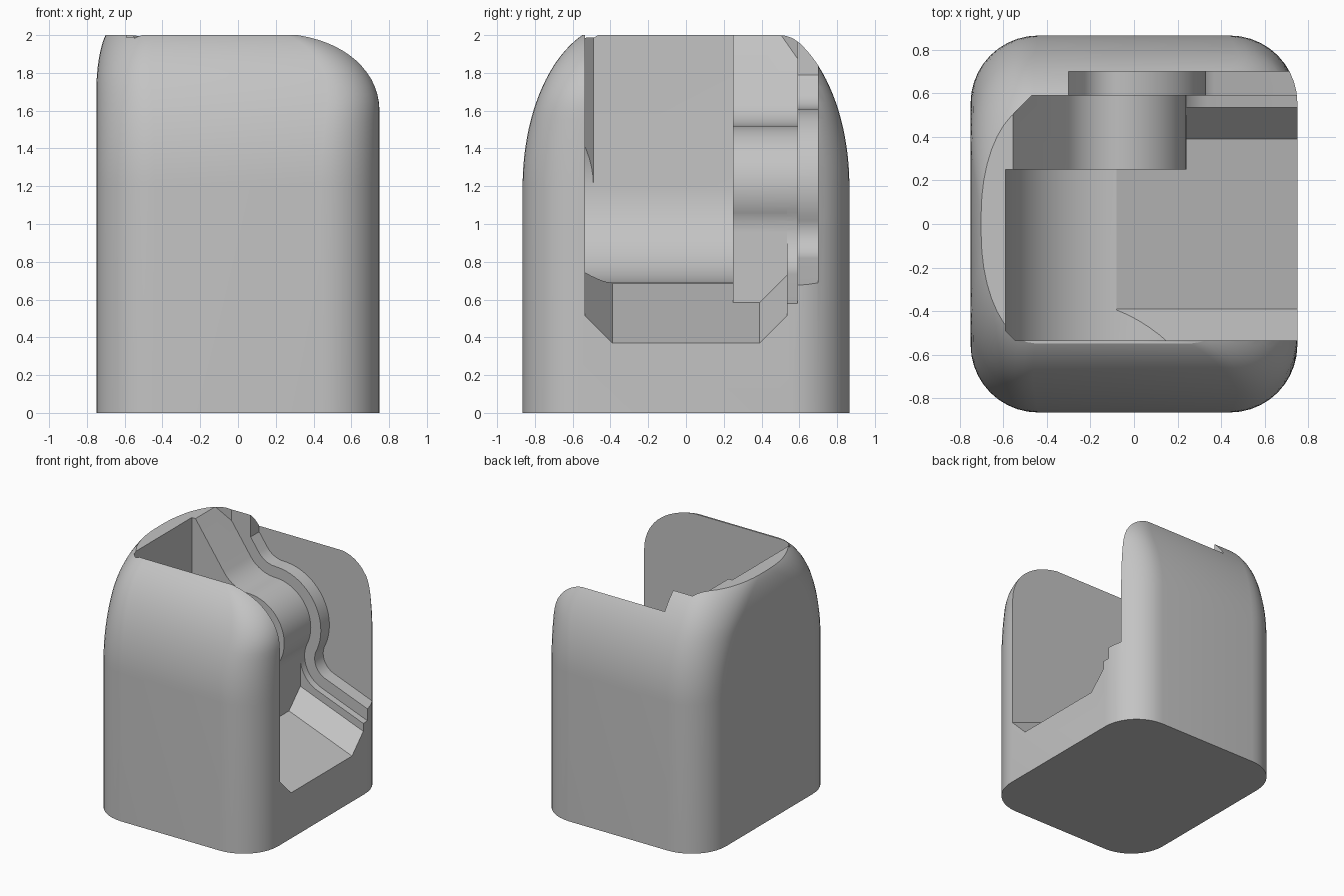
import bpy, bmesh
from math import sin, cos, pi, radians, sqrt

cube = bpy.data.objects.get("Cube")
if cube:
    bpy.data.objects.remove(cube, do_unlink=True)

grey = bpy.data.materials.new("plain grey")
grey.use_nodes = True
colour = (0.55, 0.55, 0.55, 1)
grey.diffuse_color = colour
grey.node_tree.nodes["Principled BSDF"].inputs["Base Color"].default_value = colour


def loft(name, rings):
    """Closed solid through rings that have equal point counts."""
    bm = bmesh.new()
    loops = [[bm.verts.new(p) for p in ring] for ring in rings]
    n = len(loops[0])
    for a, b in zip(loops, loops[1:]):
        for i in range(n):
            j = (i + 1) % n
            bm.faces.new((a[i], a[j], b[j], b[i]))
    bm.faces.new(loops[0])
    bm.faces.new(loops[-1])
    bmesh.ops.recalc_face_normals(bm, faces=bm.faces)
    mesh = bpy.data.meshes.new(name)
    bm.to_mesh(mesh)
    bm.free()
    mesh.materials.append(grey)
    obj = bpy.data.objects.new(name, mesh)
    bpy.context.collection.objects.link(obj)
    return obj


def slab(name, profile, y0, y1):
    """Side profile (x, z) extruded along y."""
    return loft(name, [[(x, y, z) for x, z in profile] for y in (y0, y1)])


def combine(target, tool, operation):
    bpy.context.view_layer.objects.active = target
    mod = target.modifiers.new("cut", "BOOLEAN")
    mod.operation, mod.object, mod.solver = operation, tool, "EXACT"
    bpy.ops.object.modifier_apply(modifier=mod.name)
    bpy.data.objects.remove(tool, do_unlink=True)


def arc(centre, r, a0, a1, n):
    angles = [radians(a0 + (a1 - a0) * i / n) for i in range(n + 1)]
    return [(centre[0] + r * cos(a), centre[1] + r * sin(a)) for a in angles]


# Body: rounded footprint that draws in towards a domed, flat-cut top
def inset(z, start, height, amount):
    u = max(0, (z - start) / height)
    return amount * (1 - sqrt(1 - u * u))


def footprint(z):
    hy = 0.865 - inset(z, 1.2, 0.86, 0.5)
    right = 0.75 - inset(z, 1.6, 0.42, 0.5)
    left = -0.75 + inset(z, 1.7, 0.35, 0.1)
    t = (0.865 - hy) / 0.315
    lx, ly = 0.31 - 0.06 * t, 0.31 + 0.19 * t
    rx = ry = 0.31 - 0.16 * t
    corners = [(right, 1, rx, ry, 0), (left, 1, lx, ly, 90),
               (left, -1, lx, ly, 180), (right, -1, rx, ry, 270)]
    ring = []
    for x, sy, ax, ay, start in corners:
        cx = x - ax if x == right else x + ax
        for ca, sa in arc((0, 0), 1, start, start + 90, 10):
            ring.append((cx + ax * ca, sy * (hy - ay) + ay * sa, z))
    return ring


levels = [0] + [1.2 + 0.8 * sin(i / 24 * pi / 2) for i in range(25)]
body = loft("holder_body", [footprint(z) for z in levels])

# Shared layout of the curved guide
HUB, NECK, FILLET = (-0.08, 1.2), (0.4225, 0.958), (-0.08, 1.79)
SLOPE = 0.38


def guide(offset):
    """Guide edge from the upper ramp over the hump down to the neck."""
    return (arc(FILLET, 0.27 - offset, 215, 270, 10)
            + arc(HUB, 0.32 + offset, 90, -25.7, 24)[1:])


def flare(offset, end):
    return arc(NECK, 0.238 - offset, 154.3, end, 16)[1:]


def ledge(offset):
    pts = flare(offset, 249.2)
    x, z = pts[-1]
    return pts + [(1, z - SLOPE * (1 - x))]


# Main pocket: upper well with chamfered corners
well = [(-0.59, -0.49), (-0.545, -0.535), (1, -0.535),
        (1, 0.59), (-0.47, 0.59), (-0.59, 0.47)]
pocket = loft("pocket_cutter", [[(x, y, z) for x, y in well] for z in (1.2, 2.5)])

# Round seat at the bottom of the well
combine(pocket, slab("seat_cutter", arc(HUB, 0.51, 0, 354.375, 63), -0.535, 0.535), "UNION")

# Sloping channel with chamfered lower edges
half = [(0.39, 0.37), (0.535, 0.515), (0.535, 2.4)]
section = half + [(-y, z) for y, z in reversed(half)]
channel = loft("channel_cutter", [[(x, y, z + SLOPE * (0.75 - x)) for y, z in section]
                                  for x in (-0.08, 1)])
combine(pocket, channel, "UNION")

# Guide block left standing in the pocket
block = [(-0.7, 2.205)] + guide(0) + flare(0, 180)
block += [(block[-1][0], 0), (-0.7, 0)]
combine(pocket, slab("guide_block", block, 0.25, 0.8), "DIFFERENCE")
combine(body, pocket, "DIFFERENCE")

# Flared step beside the channel
step = arc(HUB, 0.32, 0, -25.7, 6) + ledge(0) + [(1, 1.3), (0.3, 1.3)]
combine(body, slab("step_cutter", step, 0.5, 0.59), "DIFFERENCE")

# Rear groove following the guide
groove = [(-0.3, 2.5), (-0.3, 1.79)] + guide(0.09) + ledge(0.09) + [(1, 2.5)]
combine(body, slab("groove_cutter", groove, 0.58, 0.70), "DIFFERENCE")

# Smooth curves, crisp edges
bpy.ops.object.select_all(action="DESELECT")
body.select_set(True)
bpy.context.view_layer.objects.active = body
bpy.ops.object.shade_smooth_by_angle(angle=radians(25))
